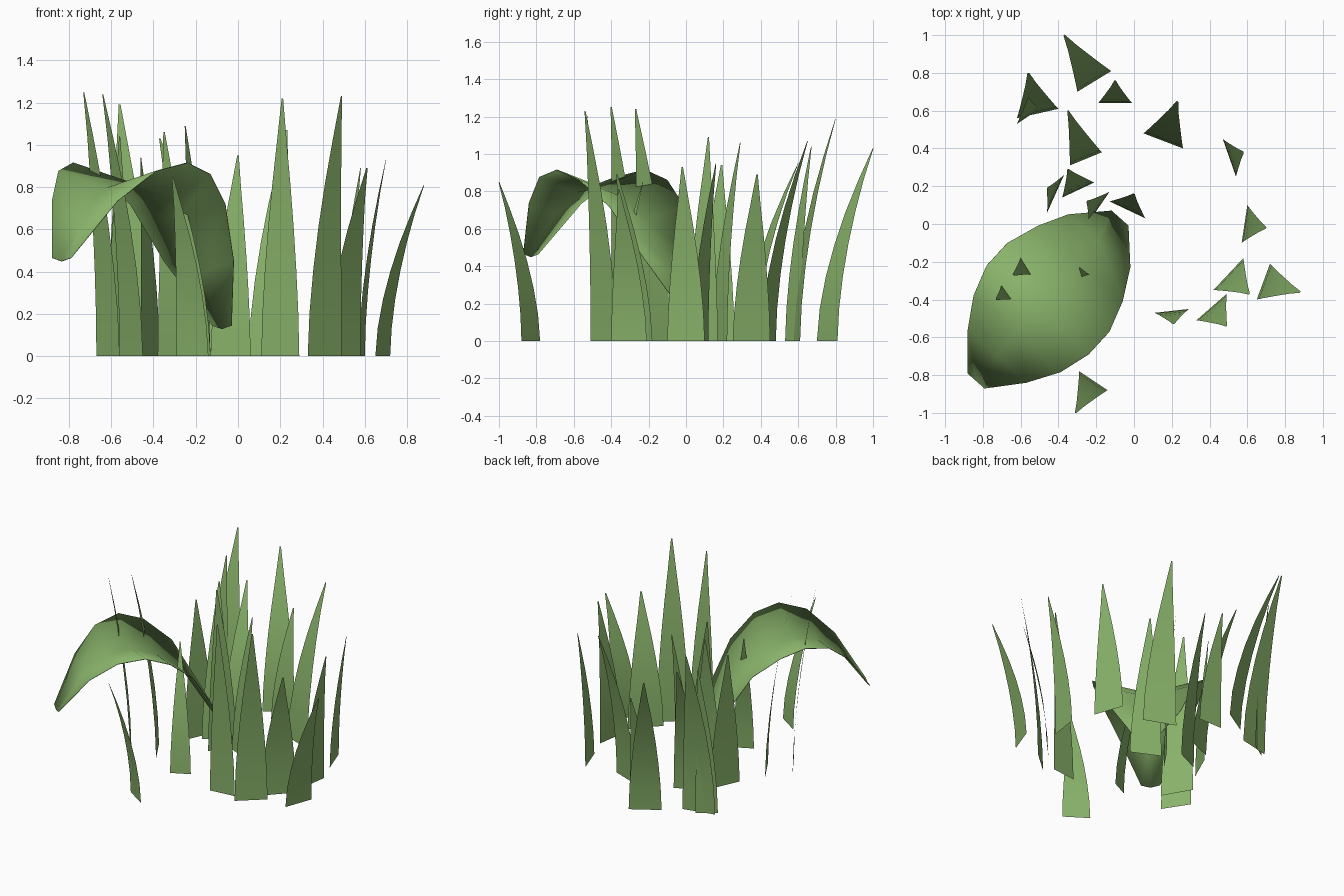
import bpy
import bmesh
from mathutils import Vector

cube = bpy.data.objects.get("Cube")
if cube:
    bpy.data.objects.remove(cube, do_unlink=True)

# Single leaf green
green = bpy.data.materials.new("leaf_green")
green.use_nodes = True
colour = (0.25, 0.45, 0.145, 1)
green.diffuse_color = colour
bsdf = green.node_tree.nodes["Principled BSDF"]
bsdf.inputs["Base Color"].default_value = colour
bsdf.inputs["Roughness"].default_value = 0.9


def strip_object(name, rows, facing):
    """Skin rows of points into a smooth sheet that faces a direction."""
    bm = bmesh.new()
    grid = [[bm.verts.new(p) for p in row] for row in rows]
    for low, high in zip(grid, grid[1:]):
        for i in range(len(low) - 1):
            bm.faces.new((low[i], low[i + 1], high[i + 1], high[i]))
    bm.normal_update()
    if sum(f.normal.dot(facing) for f in bm.faces) < 0:
        bmesh.ops.reverse_faces(bm, faces=bm.faces[:])
    for f in bm.faces:
        f.smooth = True
    mesh = bpy.data.meshes.new(name)
    bm.to_mesh(mesh)
    bm.free()
    mesh.materials.append(green)
    obj = bpy.data.objects.new(name, mesh)
    bpy.context.collection.objects.link(obj)
    return obj


def blade(name, base_a, base_b, tip, height, segments=6):
    """Tapered blade that bends from its base line out to its tip."""
    a, b = Vector((*base_a, 0)), Vector((*base_b, 0))
    mid, half = (a + b) / 2, (b - a) / 2
    lean = Vector((*tip, 0)) - mid
    rows = []
    for i in range(segments + 1):
        t = i / segments
        centre = mid + lean * t ** 1.7 + Vector((0, 0, height * t))
        w = half * max(1 - t ** 1.6, 0.04)
        rows.append([centre - w, centre + w])
    return strip_object(name, rows, lean)


# Upright blades: base start, base end, tip, tip height
blades = [
    ((-.12, .81), (-.30, .70), (-.37, 1.0), 1.03),
    ((-.40, .61), (-.62, .56), (-.56, .80), 1.19),
    ((-.62, .53), (-.50, .61), (-.56, .67), 1.04),
    ((-.17, .38), (-.34, .31), (-.35, .60), .95),
    ((-.01, .64), (-.19, .64), (-.10, .76), .76),
    ((.05, .48), (.26, .40), (.23, .65), 1.07),
    ((.47, .45), (.54, .25), (.58, .38), .89),
    ((-.21, .22), (-.38, .14), (-.35, .29), 1.06),
    ((-.37, .26), (-.46, .06), (-.46, .19), .94),
    ((-.13, .17), (-.24, .01), (-.25, .12), 1.09),
    ((-.13, .12), (.06, .03), (0, .16), .95),
    ((.60, .10), (.57, -.10), (.70, -.02), .93),
    ((.42, -.35), (.58, -.18), (.61, -.37), .89),
    ((.72, -.21), (.65, -.40), (.88, -.36), .81),
    ((.33, -.51), (.49, -.37), (.49, -.54), 1.23),
    ((.11, -.47), (.29, -.45), (.21, -.53), 1.22),
    ((-.29, -.78), (-.14, -.88), (-.31, -1.0), .85),
    ((-.67, -.23), (-.56, -.40), (-.73, -.40), 1.25),
    ((-.56, -.08), (-.45, -.27), (-.64, -.27), 1.24),
    ((-.13, -.34), (-.25, -.40), (-.29, -.23), .85),
]
for n, data in enumerate(blades, 1):
    blade(f"grass_blade_{n}", *data)

# Broad arching leaf: two mirrored edges with a sunken middle
near_edge = [(-.79, -.87), (-.57, -.84), (-.39, -.785), (-.24, -.69),
             (-.13, -.57), (-.06, -.41), (-.02, -.23), (-.03, -.01)]
far_edge = [(-.88, -.79), (-.88, -.56), (-.85, -.38), (-.78, -.22),
            (-.67, -.10), (-.51, -.01), (-.35, .05), (-.12, .07)]
heights = [.465, .735, .875, .915, .86, .72, .45, .145]
leaf_rows = []
for p, q, z in zip(near_edge, far_edge, heights):
    p, q = Vector((*p, z)), Vector((*q, z))
    middle = (p + q) / 2 - Vector((0, 0, 0.13 * (q - p).length))
    leaf_rows.append([p, middle, q])
leaf = strip_object("arching_leaf", leaf_rows, Vector((0, 0, 1)))
thin = leaf.modifiers.new("thin_skin", 'SOLIDIFY')
thin.thickness = 0.004
thin.offset = 0
